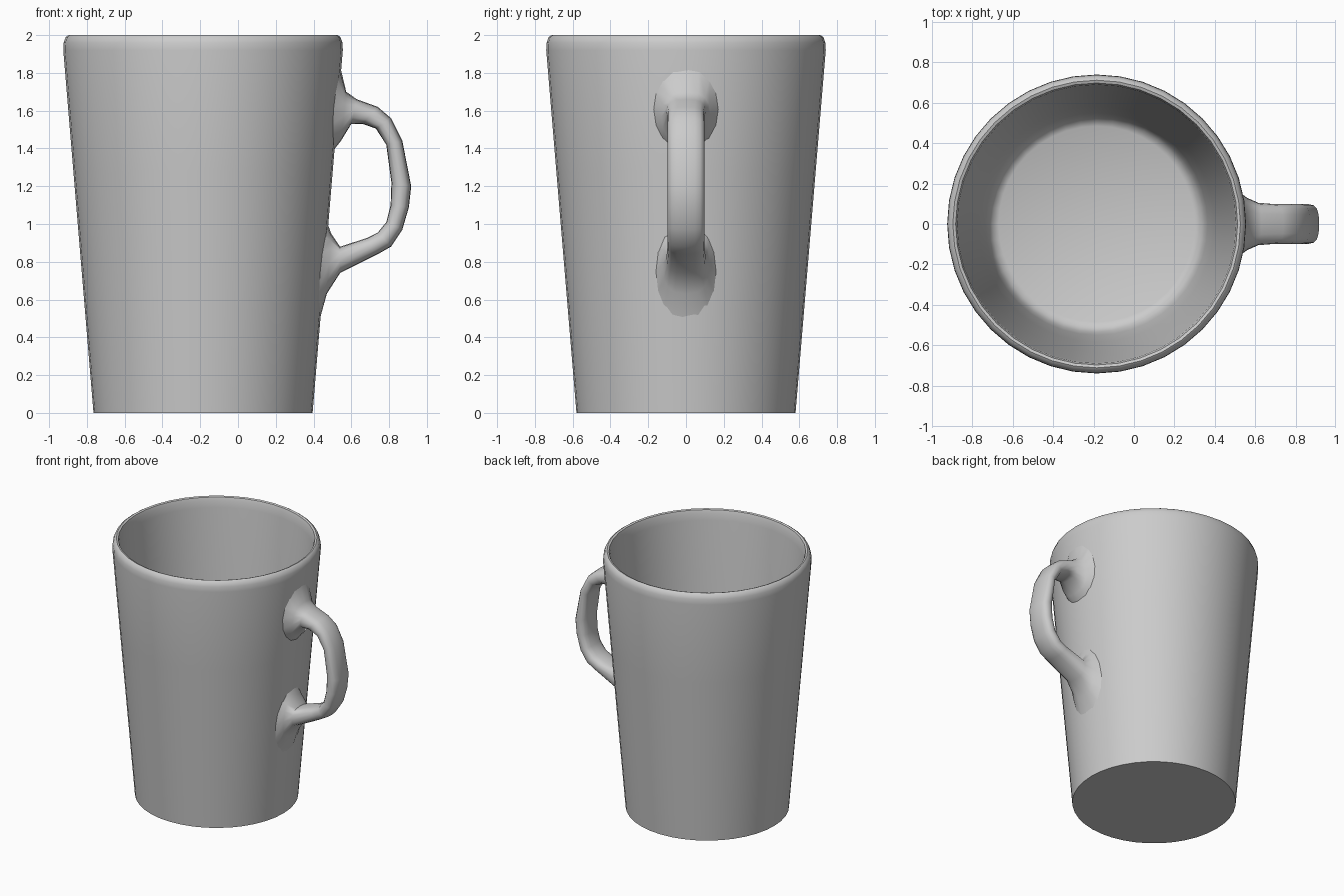
import bpy, bmesh
from math import pi, sin, cos, sqrt, copysign, radians

if "Cube" in bpy.data.objects:
    bpy.data.objects.remove(bpy.data.objects["Cube"])

CX = -0.185      # axis of the cup
SEG = 40         # sides of the cup
N = 16           # sides of the handle section


def finish(name, bm, angle):
    bmesh.ops.recalc_face_normals(bm, faces=bm.faces)
    mesh = bpy.data.meshes.new(name)
    bm.to_mesh(mesh)
    bm.free()
    ob = bpy.data.objects.new(name, mesh)
    bpy.context.collection.objects.link(ob)
    bpy.ops.object.select_all(action='DESELECT')
    ob.select_set(True)
    bpy.context.view_layer.objects.active = ob
    bpy.ops.object.shade_smooth_by_angle(angle=radians(angle))
    return ob


def loft(name, rings, angle):
    # Skin a row of closed point rings and cap both ends
    bm = bmesh.new()
    rows = [[bm.verts.new(p) for p in ring] for ring in rings]
    for a, b in zip(rows, rows[1:]):
        n = len(a)
        for i in range(n):
            j = (i + 1) % n
            bm.faces.new((a[i], a[j], b[j], b[i]))
    bm.faces.new(rows[0])
    bm.faces.new(rows[-1])
    return finish(name, bm, angle)


def wall_radius(z):
    return 0.58 + 0.0833 * z


# Cup: outer wall, rounded rim, inner wall, floor fillet (radius, z)
profile = [(0.58, 0), (wall_radius(0.64), 0.64), (wall_radius(1.28), 1.28),
           (0.74, 1.92), (0.738, 1.96), (0.727, 1.99), (0.712, 2.0),
           (0.698, 1.995), (0.69, 1.97), (0.685, 1.92), (0.635, 1.28),
           (0.585, 0.64), (0.55, 0.22), (0.535, 0.15), (0.515, 0.115),
           (0.485, 0.10)]
loft("cup", [[(CX + r * cos(2 * pi * i / SEG), r * sin(2 * pi * i / SEG), z)
              for i in range(SEG)] for r, z in profile], 40)


# Handle: rounded sections spanning an inner and an outer point
def section(xi, zi, xo, zo, hy):
    ring = []
    for k in range(N):
        a = 2 * pi * k / N
        u, v = [copysign(abs(t) ** 0.75, t) for t in (cos(a), sin(a))]
        t = (u + 1) / 2
        ring.append((xi + (xo - xi) * t, hy * v, zi + (zo - zi) * t))
    return ring


# Root ring sunk just below the curved cup wall
def root(z_in, z_out, hy):
    ring = []
    for k in range(N):
        a = 2 * pi * k / N
        z = z_in + (z_out - z_in) * (cos(a) + 1) / 2
        y = hy * sin(a)
        ring.append((CX + sqrt((wall_radius(z) - 0.012) ** 2 - y * y), y, z))
    return ring


spine = [(0.545, 1.44, 0.573, 1.70, 0.13), (0.60, 1.53, 0.63, 1.66, 0.105),
         (0.66, 1.53, 0.74, 1.62, 0.098), (0.73, 1.505, 0.81, 1.56, 0.098),
         (0.785, 1.42, 0.87, 1.44, 0.098), (0.812, 1.22, 0.917, 1.20, 0.098),
         (0.808, 1.10, 0.905, 1.09, 0.098), (0.785, 1.01, 0.87, 0.97, 0.098),
         (0.74, 0.955, 0.81, 0.88, 0.098), (0.68, 0.925, 0.74, 0.84, 0.098),
         (0.54, 0.88, 0.54, 0.74, 0.105), (0.493, 0.95, 0.47, 0.63, 0.125)]
loft("handle", [root(1.38, 1.85, 0.18)] + [section(*s) for s in spine]
     + [root(1.02, 0.45, 0.17)], 60)
